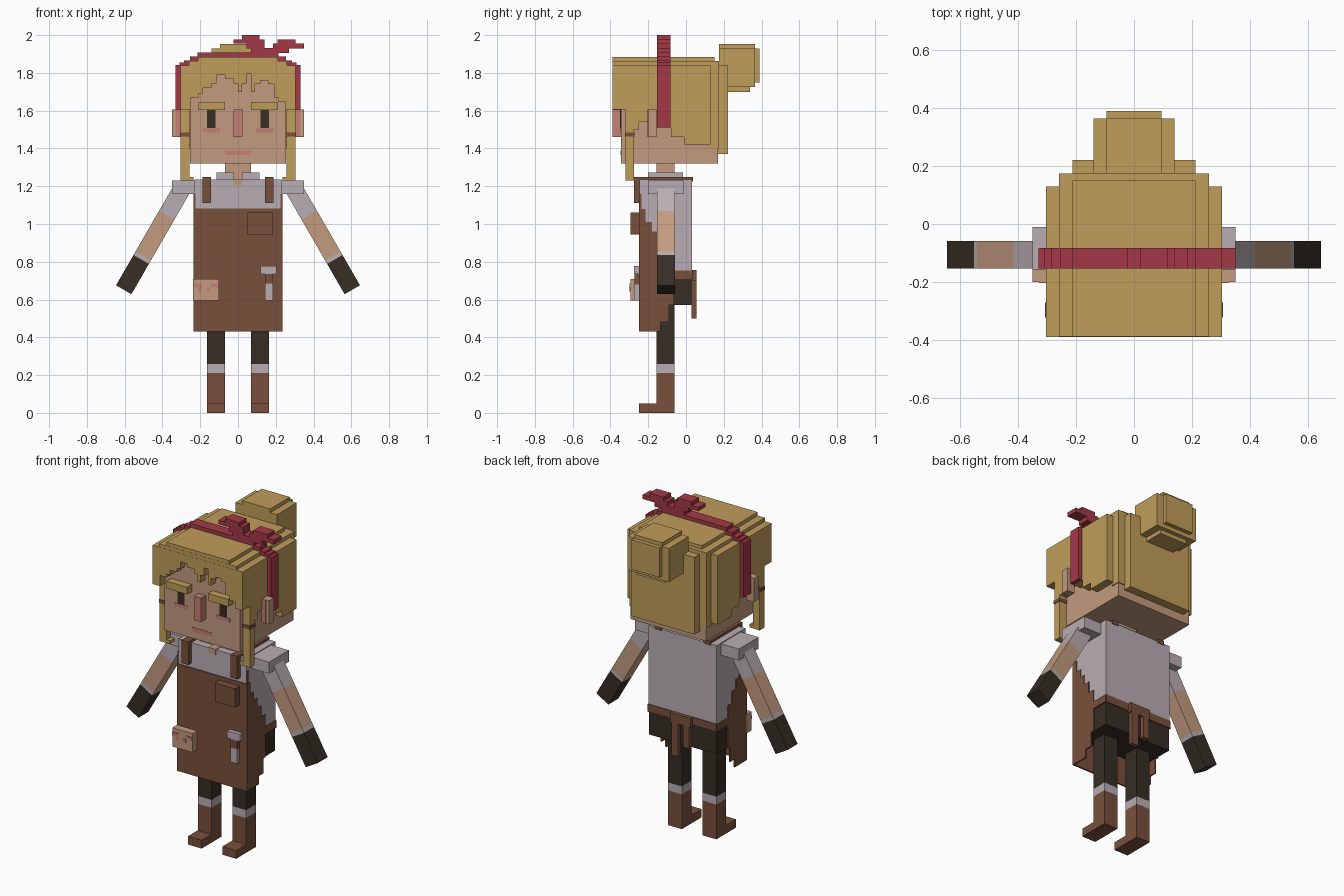
import bpy, bmesh, math
from mathutils import Matrix, Vector


def material(name, r, g, b):
    lin = [((c / 255 + 0.055) / 1.055) ** 2.4 for c in (r, g, b)]
    m = bpy.data.materials.new(name)
    m.diffuse_color = (*lin, 1)
    return m


HAIR = material("blond", 192, 157, 91)
RED = material("red_cloth", 163, 57, 71)
SKIN = material("skin", 196, 155, 128)
BLUSH = material("blush", 197, 128, 115)
BROWN = material("brown_leather", 121, 80, 60)
DARK = material("dark_cloth", 55, 46, 37)
WHITE = material("pale_linen", 185, 174, 179)


def boxes(name, mat, items, mirror=False, xf=None):
    """One object from (x0, x1, y0, y1, z0, z1) boxes; mirror copies them across x."""
    bm = bmesh.new()
    items = list(items)
    if mirror:
        items += [(-b, -a, *rest) for a, b, *rest in items]
    for x0, x1, y0, y1, z0, z1 in items:
        size = Matrix.Diagonal((x1 - x0, y1 - y0, z1 - z0, 1))
        mid = Matrix.Translation(((x0 + x1) / 2, (y0 + y1) / 2, (z0 + z1) / 2))
        bmesh.ops.create_cube(bm, size=1, matrix=mid @ size)
    if xf:
        bm.transform(xf)
    me = bpy.data.meshes.new(name)
    bm.to_mesh(me)
    bm.free()
    me.materials.append(mat)
    ob = bpy.data.objects.new(name, me)
    bpy.context.collection.objects.link(ob)
    return ob


# --- Head and face ---
boxes("head", SKIN, [(-.255, .255, -.345, .17, 1.32, 1.83)])
boxes("ears", SKIN, [(.30, .35, -.2, -.155, 1.46, 1.605)], True)
boxes("inner_ears", BLUSH, [(.30, .328, -.204, -.199, 1.46, 1.605)], True)
boxes("nose", BLUSH, [(-.024, .024, -.39, -.34, 1.46, 1.605)])
boxes("eyebrows", HAIR, [(.07, .208, -.39, -.34, 1.603, 1.647)], True)
boxes("eyes", DARK, [(.118, .163, -.349, -.34, 1.508, 1.605)], True)
boxes("cheeks", BLUSH, [(.095, .187, -.348, -.34, 1.485, 1.507)], True)
boxes("mouth", BLUSH, [(-.07, .07, -.348, -.34, 1.365, 1.388)])

# --- Hair: rounded cap in steps ---
boxes("hair_cap", HAIR, [
    (-.305, .305, -.39, .13, 1.80, 1.84),
    (-.26, .26, -.389, .175, 1.81, 1.862),
    (-.212, .212, -.388, .15, 1.82, 1.884)])
boxes("hair_back", HAIR, [
    (-.303, .303, .12, .13, 1.42, 1.82),
    (-.26, .26, .12, .175, 1.40, 1.85),
    (-.212, .212, .09, .222, 1.37, 1.84)])
# Side hair as columns of differing length
side = [(-.39, -.32, 1.605), (-.275, -.25, 1.50), (-.25, -.2, 1.54), (-.2, -.155, 1.60),
        (-.155, -.08, 1.51), (-.08, -.01, 1.46), (-.01, .13, 1.42)]
boxes("hair_sides", HAIR, [(.252, .305, a, b, z, 1.82) for a, b, z in side], True)
# Front locks with ties
boxes("front_locks", HAIR, [(.258, .305, -.32, -.275, 1.23, 1.82),
                            (.235, .26, -.32, -.275, 1.23, 1.25)], True)
boxes("lock_ties", BROWN, [(.254, .308, -.323, -.272, 1.462, 1.484)], True)
# Jagged fringe: each step is (right edge, lower end)
fringe, x = [], -.257
for x1, z in [(-.21, 1.67), (-.185, 1.69), (-.14, 1.72), (-.115, 1.745), (-.07, 1.79),
              (-.025, 1.77), (0, 1.745), (.02, 1.70), (.045, 1.745), (.07, 1.795),
              (.09, 1.70), (.12, 1.745), (.16, 1.76), (.19, 1.745), (.215, 1.67), (.257, 1.645)]:
    fringe.append((x, x1, -.39, -.34, z, 1.82))
    x = x1
boxes("fringe", HAIR, fringe)
# Bun
boxes("bun", HAIR, [
    (-.14, .14, .175, .365, 1.725, 1.93),
    (-.095, .095, .20, .39, 1.75, 1.93),
    (-.095, .095, .175, .365, 1.74, 1.953),
    (-.095, .095, .21, .34, 1.70, 1.75)])

# --- Headband and bow ---
B = (-.153, -.083)
boxes("headband", RED, [
    (.30, .33, *B, 1.51, 1.842), (.25, .287, *B, 1.82, 1.866),
    (.285, .31, *B, 1.80, 1.855), (.20, .255, *B, 1.82, 1.887),
    (0, .215, *B, 1.83, 1.907)], True)
boxes("bow", RED, [
    (.02, .115, *B, 1.977, 2.0), (-.025, .14, *B, 1.955, 1.978),
    (.045, .14, *B, 1.93, 1.956), (.07, .27, *B, 1.905, 1.932),
    (.185, .35, *B, 1.93, 1.956), (.21, .305, *B, 1.955, 1.978)])

# --- Torso ---
boxes("neck", SKIN, [(-.07, .07, -.155, -.06, 1.2, 1.33)])
boxes("neckline", SKIN, [(-.024, .024, -.249, -.15, 1.205, 1.239)])
boxes("shirt", WHITE, [(-.23, .23, -.245, .033, .755, 1.235)])
boxes("collar", WHITE, [
    (.07, .115, -.2, -.015, 1.23, 1.273), (.022, .115, -.2, -.16, 1.23, 1.273),
    (0, .115, -.055, -.015, 1.23, 1.273)], True)
boxes("shoulder_caps", WHITE, [(.22, .35, -.2, -.01, 1.16, 1.23)], True)
boxes("trousers", DARK, [(-.228, .228, -.2, .03, .57, .756)])

# --- Apron: front panel with stepped side flaps ---
boxes("apron_front", BROWN, [(-.235, .235, -.25, -.24, .43, 1.083)])
flaps = [(.43, .48, -.135), (.48, .57, -.09), (.57, .71, -.07), (.71, .755, .034),
         (.755, .83, -.07), (.83, .9, -.11), (.9, .96, -.15), (.96, 1.01, -.18),
         (1.01, 1.08, -.215), (1.08, 1.16, -.235)]
boxes("apron_sides", BROWN, [(.226, .235, -.248, b, z0, z1) for z0, z1, b in flaps], True)
boxes("apron_straps", BROWN, [(.142, .187, -.275, -.24, 1.11, 1.25),
                              (.142, .187, -.26, .036, 1.225, 1.25)], True)
boxes("apron_belt", BROWN, [(-.23, .23, .02, .037, .71, .757)])
boxes("apron_knot", BROWN, [(-.07, .07, .03, .056, .70, .757), (-.06, -.02, .03, .056, .57, .71),
                            (.015, .06, .03, .056, .50, .71)])
boxes("chest_pocket", BROWN, [(.05, .186, -.295, -.245, .945, 1.06)])

# --- Pouch and hammer hung on the apron ---
boxes("pouch", SKIN, [(-.237, -.1, -.295, -.245, .595, .71)])
boxes("pouch_marks", BLUSH, [
    (-.237, -.19, -.299, -.29, .664, .686), (-.145, -.1, -.299, -.29, .664, .686),
    (-.21, -.19, -.299, -.29, .642, .664), (-.165, -.145, -.299, -.29, .642, .664)])
boxes("hammer_head", WHITE, [(.12, .205, -.275, -.245, .735, .778)])
boxes("hammer_handle", BROWN, [(.142, .186, -.273, -.245, .68, .737)])
boxes("hammer_grip", WHITE, [(.142, .186, -.275, -.245, .595, .685)])

# --- Legs ---
L = (.07, .163)
boxes("stockings", DARK, [(*L, -.155, -.06, .26, .58)], True)
boxes("sock_cuffs", WHITE, [(*L, -.155, -.06, .212, .262)], True)
boxes("boots", BROWN, [(*L, -.155, -.06, 0, .212), (*L, -.25, -.155, 0, .05)], True)

# --- Arms: one straight limb in sections, swung 30 degrees outward ---
for s, label in ((1, "left"), (-1, "right")):
    xf = Matrix.Translation((s * .605, 0, .652)) @ Matrix.Rotation(s * math.radians(-30), 4, 'Y')
    # local z runs from the hand end up to the shoulder
    for part, mat, z0, z1 in (("glove", DARK, 0, .185), ("cuff", WHITE, .185, .207),
                              ("forearm", SKIN, .207, .455), ("sleeve", WHITE, .455, .64)):
        boxes(f"{label}_{part}", mat, [(-.047, .047, -.153, -.058, z0, z1)], xf=xf)
